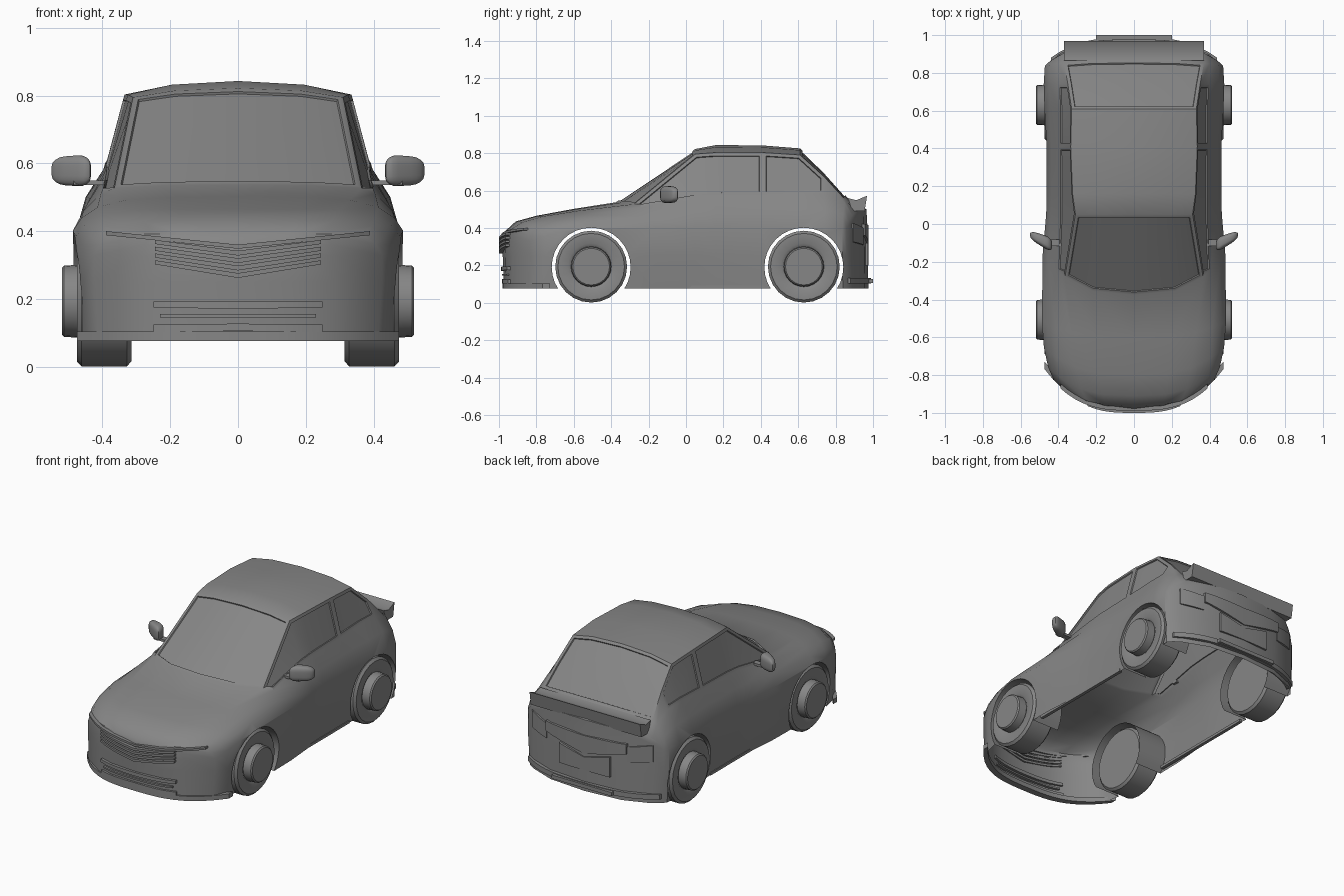
import bpy, bmesh, math
from mathutils import Matrix, Vector

if "Cube" in bpy.data.objects:
    bpy.data.objects.remove(bpy.data.objects["Cube"])

FLOOR = 0.075
AXLES = (-0.507, 0.63)
GREY = bpy.data.materials.new('dark_grey')
GREY.diffuse_color = (0.24, 0.24, 0.24, 1)
GREY.use_nodes = True
GREY.node_tree.nodes["Principled BSDF"].inputs["Base Color"].default_value = GREY.diffuse_color


def finish(name, bm):
    bmesh.ops.recalc_face_normals(bm, faces=bm.faces)
    me = bpy.data.meshes.new(name)
    bm.to_mesh(me)
    bm.free()
    me.materials.append(GREY)
    ob = bpy.data.objects.new(name, me)
    bpy.context.collection.objects.link(ob)
    return ob


def activate(ob):
    bpy.ops.object.select_all(action='DESELECT')
    ob.select_set(True)
    bpy.context.view_layer.objects.active = ob


def wrap(y, bow, x):
    return y + bow * (abs(x) / 0.48) ** 3


# Body stations: y, plan bow, centre z, rail x, rail z, belt x, belt z, widest x
STATIONS = [
    (-0.965, .20, .385, .25, .392, .37, .388, .425),
    (-0.91, .18, .435, .28, .430, .395, .415, .455),
    (-0.80, .15, .465, .30, .462, .405, .445, .477),
    (-0.60, .08, .502, .33, .492, .415, .470, .488),
    (-0.375, .22, .537, .365, .527, .405, .510, .483),
    (0.05, 0, .822, .31, .795, .395, .560, .465),
    (0.16, 0, .843, .325, .803, .395, .570, .462),
    (0.41, 0, .841, .335, .803, .395, .577, .462),
    (0.61, 0, .825, .33, .790, .395, .585, .474),
    (0.74, 0, .700, .35, .672, .397, .583, .478),
    (0.865, -.03, .560, .37, .550, .400, .535, .472),
    (0.965, -.13, .500, .36, .490, .400, .465, .450)]


def section(s):
    y, bow, zc, xr, zr, xb, zb, xw = s
    z4 = min(0.40, zb - 0.06)
    pts = [(0, zc), (.6 * xr, zc - .27 * (zc - zr)), (xr, zr), (xb, zb),
           (xb + .65 * (xw - xb), zb + .45 * (z4 - zb)),
           (xw, z4), (xw, .25), (xw - .012, FLOOR)]
    return [Vector((x, wrap(y, bow, x), z)) for x, z in pts]


def end_cap(s, bulge):
    # grid for the nose or tail wall; outer column follows the section
    sec = section(s)
    grid = [sec[:4]]
    for k in range(1, 5):
        edge = sec[3 + k]
        row = []
        for j in range(3):
            x = sec[j].x * edge.x / sec[3].x
            row.append(Vector((x, wrap(s[0], s[1], x) + bulge[k - 1] * (1 - j / 3), edge.z)))
        grid.append(row + [edge])
    return grid


# Body shell
bm = bmesh.new()
cache = {}
glass = {'screen': [], 'rear': [], 'door1': [], 'door-1': [], 'quarter1': [], 'quarter-1': []}


def vert(co, s):
    key = (round(co.x * s, 4), round(co.y, 4), round(co.z, 4))
    if key not in cache:
        cache[key] = bm.verts.new(key)
    return cache[key]


rows = [section(s) for s in STATIONS]
nose = end_cap(STATIONS[0], (-.012, -.02, -.015, -.008))
tail = end_cap(STATIONS[-1], (.003, .006, .008, .01))
for s in (1, -1):
    for i in range(len(rows) - 1):
        for j in range(7):
            quad = (rows[i][j], rows[i][j + 1], rows[i + 1][j + 1], rows[i + 1][j])
            f = bm.faces.new([vert(p, s) for p in quad])
            if i == 4 and j < 2:
                glass['screen'].append(f)
            if i in (8, 9) and j < 2:
                glass['rear'].append(f)
            if i in (4, 5, 6) and j == 2:
                glass['door%d' % s].append(f)
            if i in (7, 8) and j == 2:
                glass['quarter%d' % s].append(f)
    for g in (nose, tail):
        for k in range(4):
            for j in range(3):
                bm.faces.new([vert(p, s) for p in (g[k][j], g[k][j + 1], g[k + 1][j + 1], g[k + 1][j])])
    ring = nose[-1] + [r[-1] for r in rows[1:-1]] + tail[-1][::-1]
    bm.faces.new([vert(p, s) for p in ring])
bmesh.ops.recalc_face_normals(bm, faces=bm.faces)
# Window frames, then a crisp step down to the glass
for faces in glass.values():
    bmesh.ops.inset_region(bm, faces=faces, thickness=0.018, use_even_offset=True)
    bmesh.ops.inset_region(bm, faces=faces, thickness=0.002, depth=-0.007, use_even_offset=True)
body = finish('body_shell', bm)

# Wheel arches: cut, then open the underside and inner ends of the liners
bm = bmesh.new()
for s in (1, -1):
    for y in AXLES:
        bmesh.ops.create_cone(bm, cap_ends=True, segments=32, radius1=.211, radius2=.211, depth=.36,
                              matrix=Matrix.Translation((.47 * s, y, .19)) @ Matrix.Rotation(math.pi / 2, 4, 'Y'))
cutter = finish('arch_cutter', bm)
cutter.hide_render = True
mod = body.modifiers.new('arches', 'BOOLEAN')
mod.operation, mod.solver, mod.object = 'DIFFERENCE', 'EXACT', cutter
activate(body)
bpy.ops.object.modifier_apply(modifier='arches')
bpy.data.objects.remove(cutter)
bm = bmesh.new()
bm.from_mesh(body.data)
drop = []
for f in bm.faces:
    c = f.calc_center_median()
    if (f.normal.z < -.9 and c.z < FLOOR + .005) or (abs(f.normal.x) > .9 and abs(abs(c.x) - .29) < .003):
        drop.append(f)
bmesh.ops.delete(bm, geom=drop, context='FACES')
bm.to_mesh(body.data)
bm.free()


# Wheels: lathe profile (x, radius) around the axle
def wheel(name, side, y):
    prof = [(.315, 0), (.315, .178), (.328, .192), (.462, .192), (.475, .178),
            (.475, .125), (.465, .108), (.513, .105), (.52, .098), (.52, 0)]
    bm = bmesh.new()
    vs = [bm.verts.new((x * side, y, .193 + r)) for x, r in prof]
    es = [bm.edges.new(p) for p in zip(vs, vs[1:])]
    bmesh.ops.spin(bm, geom=vs + es, cent=(0, y, .193), axis=(1, 0, 0),
                   angle=math.tau, steps=24, use_merge=True)
    bmesh.ops.remove_doubles(bm, verts=bm.verts, dist=1e-5)
    finish(name, bm)


for s, side in ((1, 'right'), (-1, 'left')):
    for y, end in zip(AXLES, ('front', 'rear')):
        wheel(f'{end}_wheel_{side}', s, y)


# Trim bars that follow the curved nose or tail, mirrored about x = 0
def bar(name, x0, x1, z0, z1, h0, h1, y, bow, depth, n=6):
    bm = bmesh.new()
    for s in (1, -1):
        last = None
        for i in range(n + 1):
            t = i / n
            x = x0 + (x1 - x0) * t
            z, h, yy = z0 + (z1 - z0) * t, h0 + (h1 - h0) * t, wrap(y, bow, x)
            cur = [bm.verts.new((x * s, yy + a, z + b)) for a, b in
                   ((0, 0), (depth, 0), (depth, h), (0, h))]
            if last:
                for k in range(4):
                    bm.faces.new((last[k], last[k - 1], cur[k - 1], cur[k]))
            if i == n or (i == 0 and x0 > 0):
                bm.faces.new(cur)
            last = cur
    bmesh.ops.remove_doubles(bm, verts=bm.verts, dist=1e-5)
    return finish(name, bm)


for i in range(4):
    bar(f'grille_bar_{i + 1}', 0, .245, .262 + .022 * i, .302 + .02 * i, .014, .012, -1.0, .27, .03)
bar('hood_edge_trim', 0, .39, .348, .388, .012, .012, -.988, .22, .025, 10)
bar('lower_intake_bar_top', 0, .25, .170, .175, .022, .018, -.99, .24, .03)
bar('lower_intake_bar_mid', 0, .23, .145, .145, .010, .010, -.985, .24, .03)
bar('lower_intake_bar_low', 0, .25, .105, .102, .022, .022, -.985, .24, .03)
bar('front_lip', 0, .475, FLOOR, FLOOR, .028, .028, -.98, .22, .04, 10)
bar('rear_lip', 0, .44, .102, .102, .03, .03, .988, -.14, -.05, 10)
bar('rear_lip_plate', 0, .2, .105, .105, .022, .022, 1.0, 0, -.03)
bar('tail_lights', .27, .405, .31, .325, .09, .10, .970, -.125, -.02)
bar('hatch_panel_top', 0, .27, .30, .36, .11, .06, .977, -.11, -.02)
bar('hatch_panel_low', 0, .17, .20, .20, .08, .12, .977, -.11, -.02)

# Sills
for s, side in ((1, 'right'), (-1, 'left')):
    bm = bmesh.new()
    bmesh.ops.create_cube(bm, size=1, matrix=Matrix.Translation((.446 * s, .065, .083)) @
                          Matrix.Diagonal((.02, .70, .016, 1)))
    finish(f'sill_{side}', bm)

# Rear spoiler from a side profile
bm = bmesh.new()
prof = ((.865, .56), (.91, .548), (.968, .572), (.955, .49), (.89, .49))
f = bm.faces.new([bm.verts.new((-.37, y, z)) for y, z in prof])
ext = bmesh.ops.extrude_face_region(bm, geom=[f])
bmesh.ops.translate(bm, vec=(.74, 0, 0), verts=[v for v in ext['geom'] if isinstance(v, bmesh.types.BMVert)])
finish('rear_spoiler', bm)

# Door mirrors: rounded swept pod on a thin arm
for s, side in ((1, 'right'), (-1, 'left')):
    bm = bmesh.new()
    bmesh.ops.create_cube(bm, size=1)
    bmesh.ops.bevel(bm, geom=bm.edges[:], offset=.33, segments=4, affect='EDGES', profile=.5)
    for v in bm.verts:
        x, y, z = v.co
        v.co = Vector(((.492 + .116 * x) * s, -.085 + .07 * y * (.9 - .5 * x) + .055 * x,
                       .578 + .088 * z * (1 - .2 * x)))
    finish(f'door_mirror_{side}', bm)
    bm = bmesh.new()
    bmesh.ops.create_cube(bm, size=1, matrix=Matrix.Translation((.435 * s, -.1, .543)) @
                          Matrix.Diagonal((.10, .035, .014, 1)))
    finish(f'mirror_arm_{side}', bm)

for ob in list(bpy.context.scene.objects):
    activate(ob)
    bpy.ops.object.shade_smooth_by_angle(angle=math.radians(38))
